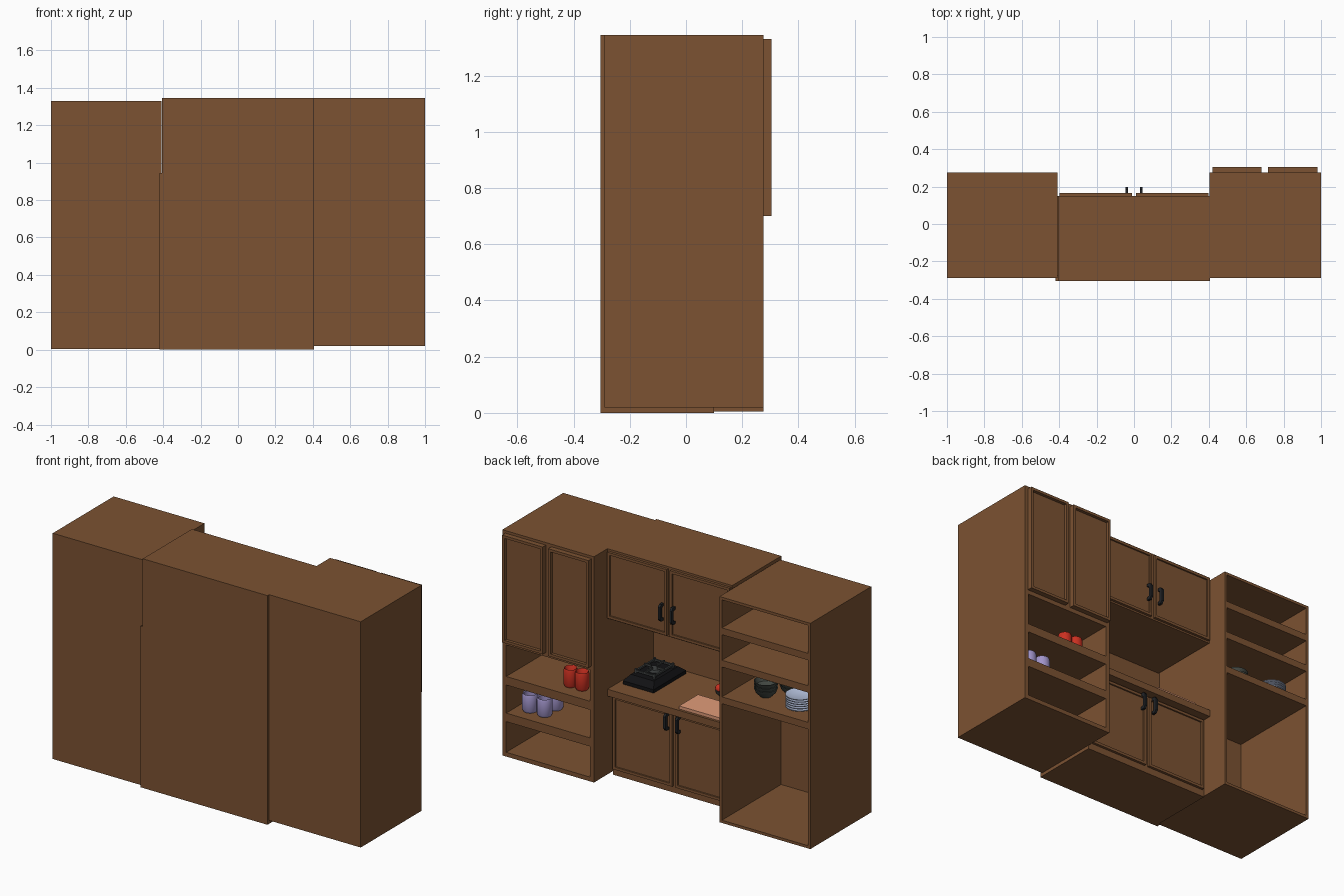
import bpy, bmesh, math
from mathutils import Vector

if "Cube" in bpy.data.objects:
    bpy.data.objects.remove(bpy.data.objects["Cube"])


def material(name, r, g, b):
    m = bpy.data.materials.new(name)
    m.diffuse_color = (r, g, b, 1)
    m.use_nodes = True
    m.node_tree.nodes["Principled BSDF"].inputs["Base Color"].default_value = m.diffuse_color
    return m


WOOD = material("wood", 0.2, 0.085, 0.032)
BLACK = material("black", 0.006, 0.006, 0.007)
IRON = material("iron", 0.05, 0.055, 0.055)
HANDLE = material("handle_dark", 0.015, 0.017, 0.02)
RED = material("red", 0.6, 0.03, 0.015)
LILAC = material("lilac", 0.36, 0.3, 0.6)
BOARD = material("board", 0.75, 0.33, 0.19)
BOWL = material("bowl_grey", 0.06, 0.07, 0.06)
PLATE = material("plate_blue", 0.45, 0.52, 0.7)


def finish(name, bm, mat, smooth=False):
    bmesh.ops.recalc_face_normals(bm, faces=bm.faces)
    me = bpy.data.meshes.new(name)
    bm.to_mesh(me)
    bm.free()
    me.materials.append(mat)
    ob = bpy.data.objects.new(name, me)
    bpy.context.collection.objects.link(ob)
    if smooth:
        bpy.context.view_layer.objects.active = ob
        ob.select_set(True)
        bpy.ops.object.shade_smooth_by_angle(angle=math.radians(40))
        ob.select_set(False)
    return ob


def add_box(bm, x0, x1, y0, y1, z0, z1):
    verts = bmesh.ops.create_cube(bm, size=1)["verts"]
    for v in verts:
        v.co = Vector(((x0 + x1) / 2 + v.co.x * (x1 - x0),
                       (y0 + y1) / 2 + v.co.y * (y1 - y0),
                       (z0 + z1) / 2 + v.co.z * (z1 - z0)))
    return verts


def box(name, *dims, mat=WOOD):
    bm = bmesh.new()
    add_box(bm, *dims)
    return finish(name, bm, mat)


def carcass(name, x0, x1, y0, y1, z0, z1, t, shelves=()):
    """Open-fronted cabinet; shelves are (bottom, top) heights."""
    bm = bmesh.new()
    add_box(bm, x0, x1, y0, y0 + t, z0, z1)
    add_box(bm, x0, x0 + t, y0 + t, y1, z0, z1)
    add_box(bm, x1 - t, x1, y0 + t, y1, z0, z1)
    for lo, hi in [(z0, z0 + t), (z1 - t, z1), *shelves]:
        add_box(bm, x0 + t, x1 - t, y0 + t, y1, lo, hi)
    return finish(name, bm, WOOD)


def door(name, x0, x1, y0, y1, z0, z1, rim=0.022):
    """Slab with a recessed panel on its +y face."""
    bm = bmesh.new()
    add_box(bm, x0, x1, y0, y1, z0, z1)
    face = max(bm.faces, key=lambda f: f.calc_center_median().y)
    bmesh.ops.inset_region(bm, faces=[face], thickness=rim)
    panel = bmesh.ops.extrude_discrete_faces(bm, faces=[face])["faces"][0]
    bmesh.ops.translate(bm, verts=panel.verts, vec=(0, -(y1 - y0) * 0.6, 0))
    return finish(name, bm, WOOD)


def handle(name, x, y, z):
    """Bow handle: side profile extruded across x."""
    prof = [(0, -.05), (.022, -.05), (.034, -.035), (.034, .035), (.022, .05),
            (0, .05), (0, .035), (.016, .03), (.016, -.03), (0, -.035)]
    bm = bmesh.new()
    f = bm.faces.new([bm.verts.new((x - .007, y + a, z + b)) for a, b in prof])
    ext = bmesh.ops.extrude_face_region(bm, geom=[f])["geom"]
    bmesh.ops.translate(bm, verts=[v for v in ext if isinstance(v, bmesh.types.BMVert)],
                        vec=(.014, 0, 0))
    return finish(name, bm, HANDLE)


def lathe(name, prof, x, y, z, mat, n=24):
    bm = bmesh.new()
    vs = [bm.verts.new((r, 0, h)) for r, h in prof]
    edges = [bm.edges.new(p) for p in zip(vs, vs[1:])]
    bmesh.ops.spin(bm, geom=vs + edges, axis=(0, 0, 1), cent=(0, 0, 0),
                   angle=math.tau, steps=n)
    bmesh.ops.remove_doubles(bm, verts=bm.verts, dist=1e-5)
    bmesh.ops.translate(bm, verts=bm.verts, vec=(x, y, z))
    return finish(name, bm, mat, True)


# Left tower: open shelves over a tall bay
carcass("left_tower", -1, -.41, -.29, .275, .005, 1.33, .016,
        [(.705, .745), (.92, .96), (1.11, 1.15)])

# Right tower: open shelves below, two doors above
carcass("right_tower", .405, 1, -.29, .275, .02, 1.345, .025,
        [(.225, .275), (.44, .49), (.675, .71)])
box("right_tower_front", .43, .975, .26, .275, .71, 1.32)
for i, (a, b) in enumerate([(.42, .682), (.717, .98)]):
    door(f"tower_door_{i}", a, b, .275, .305, .7, 1.33)

# Middle section: base, worktop, back wall and wall cabinet
carcass("base_cabinet", -.41, .405, -.285, .1, 0, .48, .02)
box("base_front", -.39, .385, .085, .1, .02, .46)
box("worktop", -.41, .405, -.275, .15, .48, .52)
box("back_wall", -.42, .405, -.305, -.275, 0, .945)
carcass("wall_cabinet", -.405, .405, -.305, .15, .935, 1.345, .02)
box("wall_cabinet_front", -.385, .385, .135, .15, .955, 1.325)
for s, side in ((-1, "left"), (1, "right")):
    a, b = sorted((s * .01, s * .397))
    door(f"base_door_{side}", a, b, .1, .115, .04, .468)
    door(f"wall_door_{side}", a, b, .15, .165, .945, 1.333)
    handle(f"base_handle_{side}", s * .038, .113, .42)
    handle(f"wall_handle_{side}", s * .038, .163, 1.08)

# Stove: low base, tapered top and iron grate
SX, SY = .275, -.1
box("stove_base", SX - .1, SX + .1, SY - .15, SY + .15, .52, .54, mat=BLACK)
bm = bmesh.new()
for v in add_box(bm, SX - .1, SX + .1, SY - .15, SY + .15, .54, .57):
    if v.co.z > .56:
        v.co.x = SX + (v.co.x - SX) * .75
        v.co.y = SY + (v.co.y - SY) * .75
finish("stove_top", bm, BLACK)
lathe("burner", [(0, 0), (.035, 0), (.03, .014), (0, .014)], SX, SY, .57, IRON, 16)
bm = bmesh.new()
for s in (-1, 1):
    add_box(bm, SX + s * .06 - .005, SX + s * .06 + .005, SY - .09, SY + .09, .58, .59)
    add_box(bm, SX - .06, SX + .06, SY + s * .085 - .005, SY + s * .085 + .005, .58, .59)
    add_box(bm, SX - .004, SX + .004, SY + s * .055 - .035, SY + s * .055 + .035, .585, .597)
    add_box(bm, SX + s * .042 - .022, SX + s * .042 + .022, SY - .004, SY + .004, .585, .597)
    for t in (-1, 1):
        add_box(bm, SX + s * .06 - .006, SX + s * .06 + .006,
                SY + t * .085 - .006, SY + t * .085 + .006, .565, .597)
finish("stove_grate", bm, IRON)

# Worktop items
box("cutting_board", -.32, -.05, -.04, .135, .52, .538, mat=BOARD)
dish = [(0, 0), (.025, 0), (.045, .02), (.05, .04), (.045, .04), (.038, .02), (0, .008)]
lathe("fruit_dish", dish, -.15, -.14, .52, BOWL)
ball = [(.026 * math.sin(math.pi * i / 8), .026 - .026 * math.cos(math.pi * i / 8)) for i in range(9)]
for i, (dx, dy) in enumerate([(-.022, 0), (.02, .012)]):
    lathe(f"fruit_{i}", ball, -.15 + dx, -.14 + dy, .535, RED, 16)

# Cups on the right tower
cup = [(0, 0), (.032, 0), (.038, .012), (.038, .092), (.034, .105), (.03, .1), (.03, .012), (0, .01)]
for i, (x, y) in enumerate([(.63, .17), (.555, .17)]):
    lathe(f"red_cup_{i}", cup, x, y, .49, RED)
for i in range(2):
    for j in range(2):
        lathe(f"lilac_cup_{i}_{j}", [(r * 1.12, h) for r, h in cup],
              .89 - .095 * i, .175 - .1 * j, .275, LILAC)

# Bowls and plates on the left tower
bowl = [(0, 0), (.03, 0), (.055, .025), (.065, .05), (.06, .05), (.048, .025), (0, .008)]
for k, (x, y) in enumerate([(-.61, .13), (-.7, .02)]):
    for i in range(3):
        lathe(f"bowl_{k}_{i}", bowl, x, y, .745 + .02 * i, BOWL)
plate = [(0, 0), (.045, 0), (.078, .014), (.078, .018), (.045, .006), (0, .006)]
for i in range(6):
    lathe(f"plate_{i}", plate, -.845, .15, .745 + .013 * i, PLATE)
